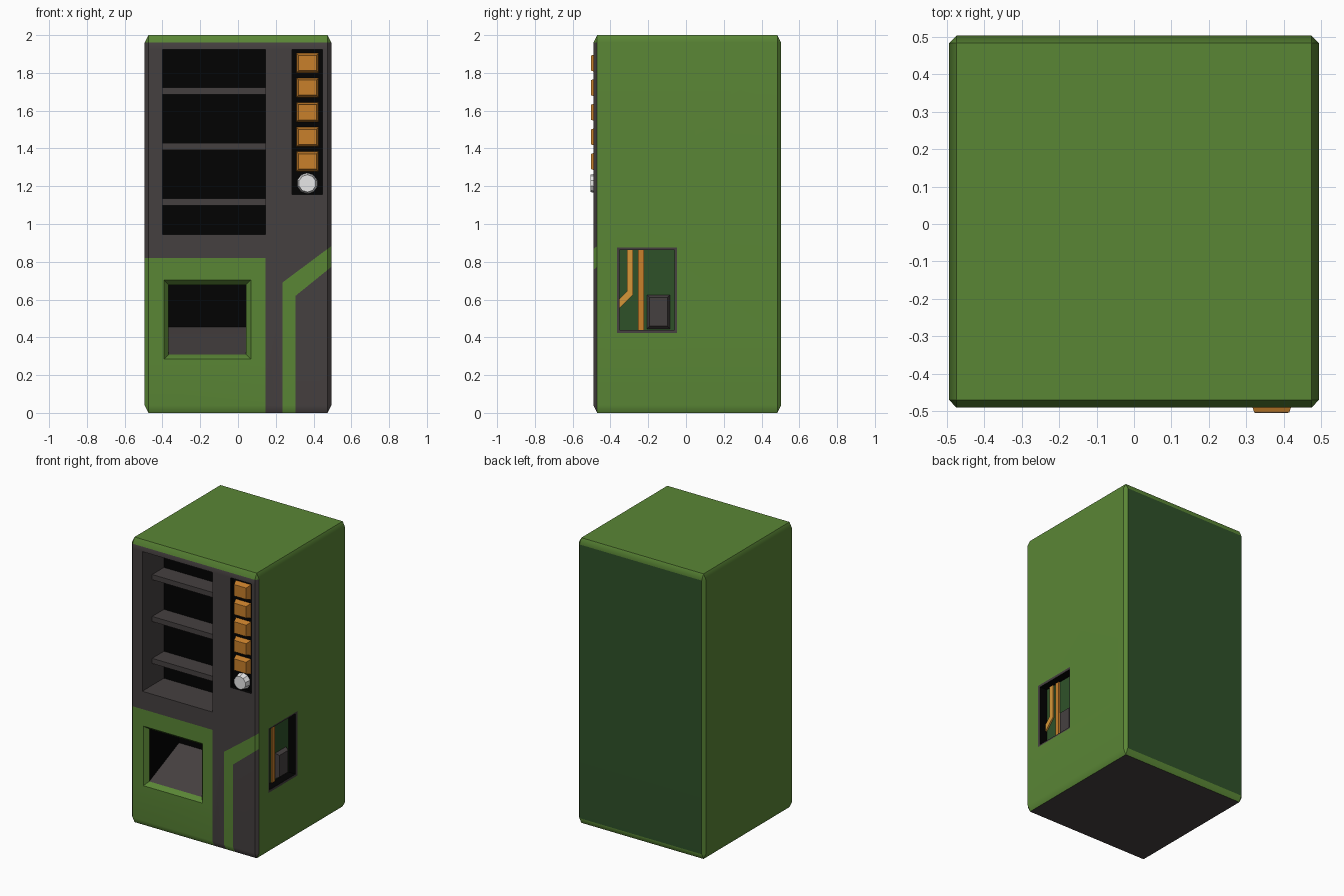
import bpy, bmesh, math
from mathutils import Vector, Matrix

if "Cube" in bpy.data.objects:
    bpy.data.objects.remove(bpy.data.objects["Cube"])

COLOURS = {
    "case_green": (0.102, 0.238, 0.036), "panel_grey": (0.060, 0.051, 0.051),
    "inner_black": (0.0005, 0.0005, 0.0005), "button_orange": (0.58, 0.215, 0.024),
    "trace_orange": (0.68, 0.31, 0.04), "knob_grey": (0.80, 0.80, 0.80),
    "board_green": (0.028, 0.083, 0.022),
}
MATS = {}
for n, c in COLOURS.items():
    MATS[n] = bpy.data.materials.new(n)
    MATS[n].diffuse_color = (*c, 1)
GREEN, GREY, BLACK, BOARD = 0, 1, 2, 6
FRONT, BACK, SIDE = -0.490, 0.503, 0.494


def finish(bm, name, mats):
    bmesh.ops.recalc_face_normals(bm, faces=bm.faces[:])
    me = bpy.data.meshes.new(name)
    bm.to_mesh(me)
    bm.free()
    for m in mats:
        me.materials.append(MATS[m])
    ob = bpy.data.objects.new(name, me)
    bpy.context.collection.objects.link(ob)
    return ob


def box(name, lo, hi, mat, out=None, taper=0):
    """Box between two corners, tapered towards the side that faces 'out'."""
    bm = bmesh.new()
    bmesh.ops.create_cube(bm, size=1)
    for v in bm.verts:
        shrink = taper if out and v.co.dot(Vector(out)) > 0 else 0
        for i in range(3):
            d = 0 if out and out[i] else shrink
            v.co[i] = lo[i] + d if v.co[i] < 0 else hi[i] - d
    return finish(bm, name, [mat])


# ---- case: chamfered cube, stretched in height
bm = bmesh.new()
bmesh.ops.create_cube(bm, size=1)
bmesh.ops.bevel(bm, geom=bm.edges[:], offset=0.02, segments=1, affect='EDGES', profile=0.5)
for v in bm.verts:
    v.co = Vector((v.co.x * 2 * SIDE, (FRONT + BACK) / 2 + v.co.y * (BACK - FRONT), v.co.z * 2 + 1))
bm.normal_update()


def cut(test, co, no):
    faces = [f for f in bm.faces if test(f)]
    geom = set(faces)
    for f in faces:
        geom.update(f.edges)
        geom.update(f.verts)
    bmesh.ops.bisect_plane(bm, geom=list(geom), plane_co=co, plane_no=no, dist=1e-5)
    bm.normal_update()


def cut_rect(test, axis, u0, u1, z0, z1):
    """Cut a rectangle into a flat side and return it as one face."""
    for z in (z0, z1):
        cut(test, (0, 0, z), (0, 0, 1))
    inside = lambda f: test(f) and z0 < f.calc_center_median().z < z1
    n = Vector([1 if i == axis else 0 for i in range(3)])
    for u in (u0, u1):
        cut(inside, n * u, n)
    found = [f for f in bm.faces if inside(f) and u0 < f.calc_center_median()[axis] < u1]
    if len(found) > 1:
        found = bmesh.ops.dissolve_faces(bm, faces=found)["region"]
    return found[0]


def push(face, move, shrink=(1, 1, 1), wall=None, cap=None):
    """Extrude a face inwards; returns the new cap and its walls."""
    f = bmesh.ops.extrude_discrete_faces(bm, faces=[face])["faces"][0]
    mid = (Vector([min(v.co[i] for v in f.verts) for i in range(3)])
           + Vector([max(v.co[i] for v in f.verts) for i in range(3)])) / 2
    for v in f.verts:
        d = v.co - mid
        v.co = mid + Vector([d[i] * shrink[i] for i in range(3)]) + Vector(move)
    walls = {g for e in f.edges for g in e.link_faces if g != f}
    for g in walls:
        g.material_index = wall
    f.material_index = cap
    bm.normal_update()
    return f, walls


# ---- painted front: cut along the colour borders, colour by position
skin = lambda f: f.normal.y < -0.5 and f.calc_center_median().z < 1.97
low = lambda f: skin(f) and f.calc_center_median().z < 0.95
right = lambda f: low(f) and f.calc_center_median().x > 0.235
S_UP, S_LOW = 0.745, 0.81
cut(skin, (0, 0, 0.95), (0, 0, 1))
cut(low, (0, 0, 0.82), (0, 0, 1))
for x in (0.145, 0.235, 0.305):
    cut(low, (x, 0, 0), (1, 0, 0))
cut(right, (0.235, 0, 0.69), (-S_UP, 0, 1))
cut(lambda f: right(f) and f.calc_center_median().x > 0.305, (0.305, 0, 0.62), (-S_LOW, 0, 1))
for f in bm.faces:
    c = f.calc_center_median()
    if f.normal.z < -0.9:
        f.material_index = GREY
    elif f.normal.y > 0.99:
        f.material_index = BOARD
    elif skin(f) and c.z < 1.965:
        stripe = (c.x > 0.235 and c.z < 0.69 + S_UP * (c.x - 0.235)
                  and (c.x < 0.305 or c.z > 0.62 + S_LOW * (c.x - 0.305)))
        lower_door = c.x < 0.145 and c.z < 0.82
        f.material_index = GREEN if stripe or lower_door else GREY

flat = lambda f: f.normal.y < -0.99 and f.calc_center_median().y < FRONT + 0.01
# display window
push(cut_rect(flat, 0, -0.40, 0.145, 0.945, 1.925), (0, 0.24, 0), wall=GREY, cap=BLACK)
# shallow button panel
push(cut_rect(flat, 0, 0.285, 0.447, 1.155, 1.925), (0, 0.025, 0), wall=BLACK, cap=BLACK)
# delivery tray with sloped rim and ramp floor
tray = cut_rect(lambda f: flat(f) and f.calc_center_median().z < 0.82 and f.calc_center_median().x < 0.145,
                0, -0.392, 0.068, 0.285, 0.703)
tray, _ = push(tray, (0, 0.03, 0), (0.89, 1, 0.88), GREEN, BLACK)
tray, walls = push(tray, (0, 0.33, 0), wall=BLACK, cap=BLACK)
for v in tray.verts:
    if v.co.z < 0.4:
        v.co.z += 0.145
bm.normal_update()
for f in walls:
    if abs(f.normal.z) > 0.5 and f.calc_center_median().z < 0.5:
        f.material_index = GREY
# service hatch in the right side
hatch = cut_rect(lambda f: f.normal.x > 0.99 and f.calc_center_median().x > SIDE - 0.01,
                 1, -0.365, -0.048, 0.424, 0.876)
hatch, _ = push(hatch, (-0.004, 0, 0), (1, 0.92, 0.94), GREY, BOARD)
push(hatch, (-0.057, 0, 0), wall=BLACK, cap=BOARD)
for f in bm.faces:
    f.smooth = True
case = finish(bm, "case", list(COLOURS))
# soft chamfers, flat sides
case.data.set_sharp_from_angle(angle=math.radians(30))
case.modifiers.new("flat_sides", 'WEIGHTED_NORMAL').keep_sharp = True

# ---- shelves
for i, z in enumerate((1.116, 1.41, 1.704)):
    box(f"shelf_{i}", (-0.40, FRONT + 0.11, z - 0.018), (0.145, FRONT + 0.24, z + 0.018), "panel_grey")

# ---- buttons and knob
for i in range(5):
    z = 1.852 - i * 0.1303
    box(f"button_{i}", (0.309, -0.503, z - 0.052), (0.427, FRONT + 0.025, z + 0.052),
        "button_orange", (0, -1, 0), 0.012)
bm = bmesh.new()
bmesh.ops.create_cone(bm, cap_ends=True, segments=10, radius1=0.056, radius2=0.046, depth=0.042,
                      matrix=Matrix.Translation((0.367, -0.484, 1.215)) @ Matrix.Rotation(math.pi / 2, 4, 'X'))
finish(bm, "knob", ["knob_grey"])

# ---- circuit parts in the hatch
bx = SIDE - 0.061
box("straight_trace", (bx, -0.254, 0.438), (bx + 0.01, -0.222, 0.862), "button_orange")
box("chip", (bx, -0.207, 0.445), (bx + 0.025, -0.085, 0.625), "panel_grey", (1, 0, 0), 0.014)
bm = bmesh.new()
pts = [(-0.312, 0.862), (-0.312, 0.645), (-0.352, 0.605), (-0.352, 0.555), (-0.281, 0.625), (-0.281, 0.862)]
face = bm.faces.new([bm.verts.new((bx, y, z)) for y, z in pts])
ext = bmesh.ops.extrude_face_region(bm, geom=[face])
bmesh.ops.translate(bm, vec=(0.01, 0, 0), verts=[g for g in ext["geom"] if isinstance(g, bmesh.types.BMVert)])
finish(bm, "bent_trace", ["trace_orange"])

for m in bpy.data.materials:
    if m.users and not m.is_grease_pencil:
        m.use_nodes = True
        m.node_tree.nodes["Principled BSDF"].inputs["Base Color"].default_value = m.diffuse_color
